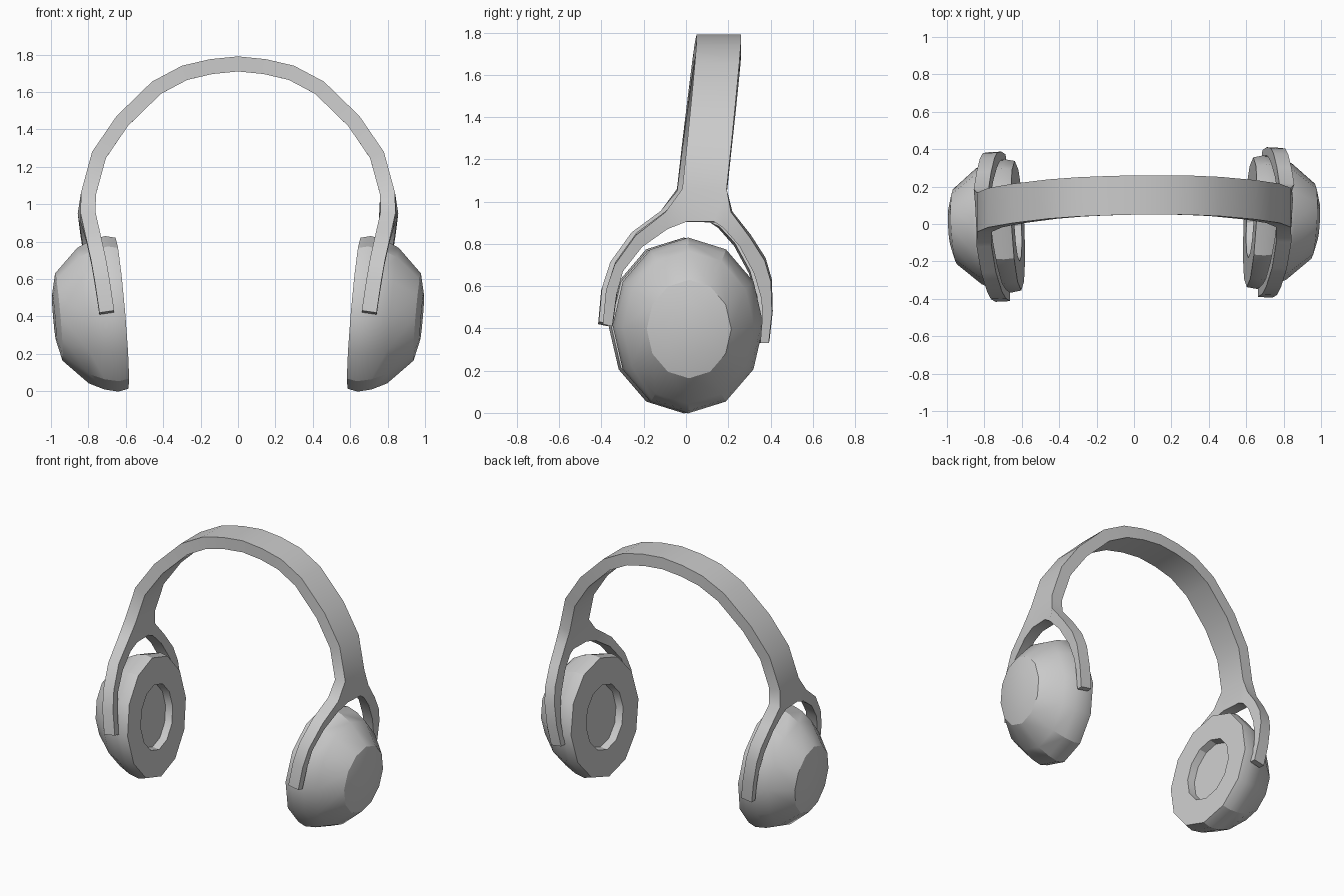
import bpy, bmesh, math

cube = bpy.data.objects.get("Cube")
if cube:
    bpy.data.objects.remove(cube, do_unlink=True)

grey = bpy.data.materials.new("plain_grey")
grey.use_nodes = True
color = (0.6, 0.6, 0.6, 1)
grey.diffuse_color = color
grey.node_tree.nodes["Principled BSDF"].inputs["Base Color"].default_value = color


def skew(sign, x, y, z):
    """Mirror by sign, with the slight twist of the whole frame."""
    return (sign * x, y + 0.015 * sign * x, z)


def finish(name, bm, angle):
    mesh = bpy.data.meshes.new(name)
    bm.to_mesh(mesh)
    bm.free()
    mesh.materials.append(grey)
    obj = bpy.data.objects.new(name, mesh)
    bpy.context.collection.objects.link(obj)
    bpy.ops.object.select_all(action='DESELECT')
    bpy.context.view_layer.objects.active = obj
    obj.select_set(True)
    bpy.ops.object.shade_smooth_by_angle(angle=math.radians(angle))
    return obj


# Ear cups: lofted oval rings from the recess floor round to the domed outside
# Each ring is (distance from the pad plane, relative radius)
CUP_RINGS = [(0.05, 0.51), (0, 0.53), (0, 0.97), (0.055, 1), (0.13, 0.96),
             (0.21, 0.87), (0.34, 0.56), (0.365, 0.3)]
SIDES = 12


def ear_cup(name, sign):
    bm = bmesh.new()
    rings = []
    for d, r in CUP_RINGS:
        ring = []
        for i in range(SIDES):
            a = 2 * math.pi * i / SIDES
            y = 0.357 * r * math.sin(a)
            z = 0.417 + 0.416 * r * math.cos(a) - 0.06 * d
            x = 0.62 + d + 0.085 * (z - 0.415) + 0.05 * y
            ring.append(bm.verts.new(skew(sign, x, y, z)))
        rings.append(ring)
    for lower, upper in zip(rings, rings[1:]):
        for i in range(SIDES):
            j = (i + 1) % SIDES
            bm.faces.new((lower[i], lower[j], upper[j], upper[i]))
    bm.faces.new(rings[0])
    bm.faces.new(rings[-1])
    bmesh.ops.recalc_face_normals(bm, faces=bm.faces)
    return finish(name, bm, 28)


ear_cup("left_ear_cup", 1)
ear_cup("right_ear_cup", -1)

# Headband outer profile (x, z), from the crown down to the fork
BAND = [(0, 1.79), (0.15, 1.775), (0.3, 1.74), (0.46, 1.655),
        (0.65, 1.47), (0.78, 1.28), (0.84, 1.06)]
# Fork arm edges (y, z), from the crotch to the tip
FRONT_OUT = [(-0.11, 0.95), (-0.25, 0.84), (-0.35, 0.7), (-0.39, 0.58), (-0.405, 0.42)]
FRONT_IN = [(-0.01, 0.905), (-0.1, 0.87), (-0.22, 0.785), (-0.31, 0.67), (-0.34, 0.56), (-0.36, 0.41)]
BACK_OUT = [(0.2, 0.95), (0.29, 0.83), (0.36, 0.72), (0.39, 0.62), (0.395, 0.47), (0.38, 0.33)]
BACK_IN = [(0.12, 0.905), (0.165, 0.875), (0.24, 0.79), (0.31, 0.66), (0.345, 0.54), (0.35, 0.46), (0.34, 0.33)]
# Outer height profile of the fork (z, x)
FORK_X = [(0.3, 0.745), (0.42, 0.765), (0.66, 0.8), (0.8, 0.825), (0.93, 0.853), (1.06, 0.84)]


def fork_point(y, z):
    for (z0, x0), (z1, x1) in zip(FORK_X, FORK_X[1:]):
        if z <= z1:
            break
    return (x0 + (x1 - x0) * (z - z0) / (z1 - z0) + 0.05 * (y - 0.08), y, z)


# Headband with forked ends: one outer sheet, thickened inwards
bm = bmesh.new()
for sign in (1, -1):
    def vert(p):
        return bm.verts.new(skew(sign, *p))

    def quad(*vs):
        bm.faces.new(vs if sign > 0 else vs[::-1])

    rows = []
    for x, z in BAND:
        y = 0.05 - 0.11 * (1.79 - z)
        rows.append((vert((x, y, z)), vert((x, y + 0.21, z))))
    for (f0, b0), (f1, b1) in zip(rows, rows[1:]):
        quad(f0, f1, b1, b0)
    front, back = rows[-1]

    def edge(points):
        return [vert(fork_point(*p)) for p in points]

    fo, fi = [front] + edge(FRONT_OUT), edge(FRONT_IN)
    bo, bi = [back] + edge(BACK_OUT), edge(BACK_IN)
    quad(front, fi[0], bi[0], back)
    for k in range(len(fo) - 1):
        quad(fo[k], fo[k + 1], fi[k + 1], fi[k])
    for k in range(len(bo) - 1):
        quad(bo[k], bi[k], bi[k + 1], bo[k + 1])
bmesh.ops.remove_doubles(bm, verts=bm.verts, dist=0.001)
headband = finish("headband", bm, 35)
solid = headband.modifiers.new("thickness", 'SOLIDIFY')
solid.thickness = 0.08
solid.offset = -1
solid.use_even_offset = True
bpy.ops.object.modifier_apply(modifier=solid.name)
bpy.ops.object.shade_smooth_by_angle(angle=math.radians(35))
